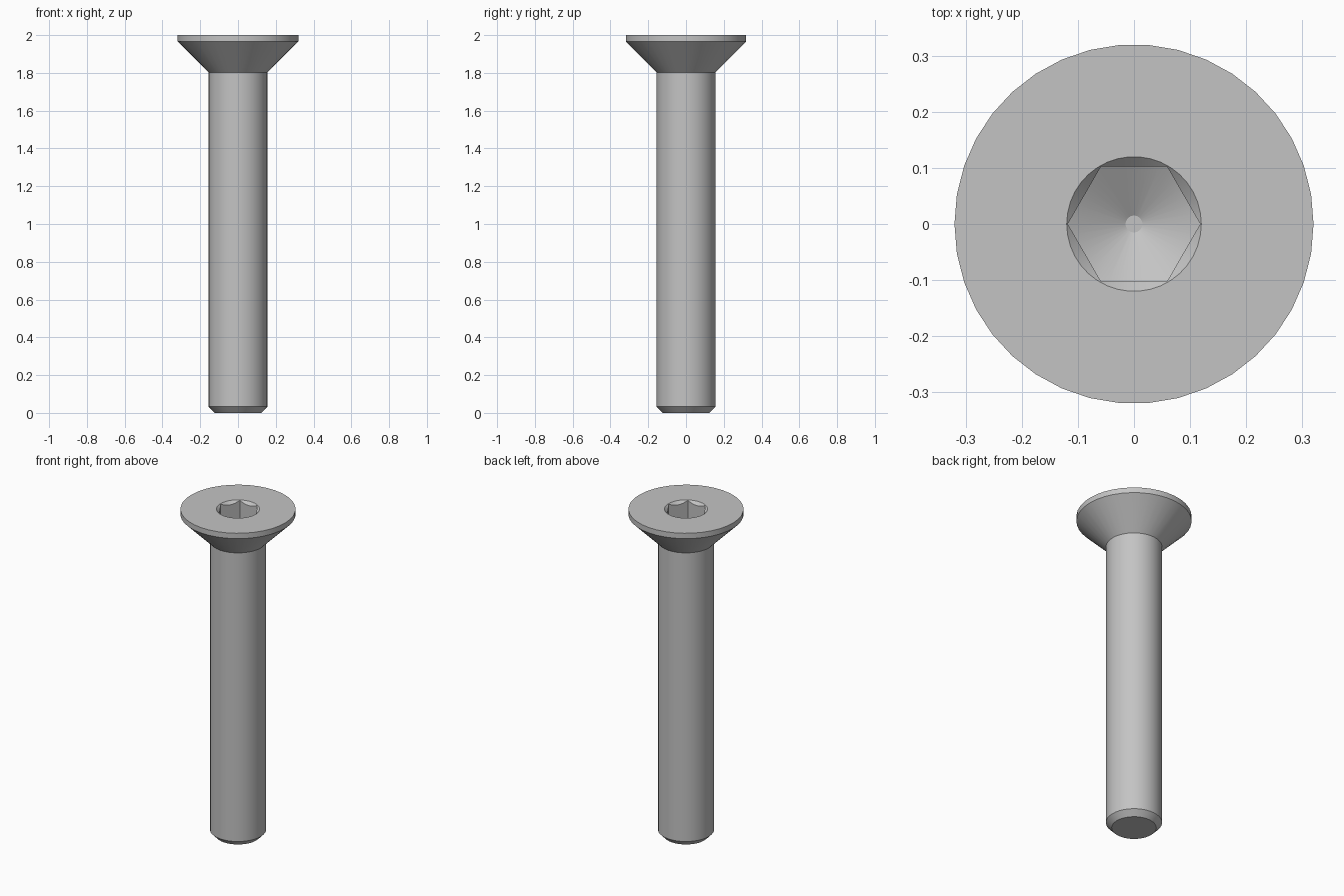
import bpy, bmesh, math

cube = bpy.data.objects.get("Cube")
if cube:
    bpy.data.objects.remove(cube, do_unlink=True)

steel = bpy.data.materials.new("grey steel")
steel.use_nodes = True
colour = (0.55, 0.55, 0.55, 1)
steel.diffuse_color = colour
steel.node_tree.nodes["Principled BSDF"].inputs["Base Color"].default_value = colour


def lathe(name, profile, sides):
    """Closed solid from (radius, height) rings, listed bottom to top."""
    bm = bmesh.new()
    rings = []
    for r, z in profile:
        rings.append([bm.verts.new((r * math.cos(math.tau * i / sides),
                                    r * math.sin(math.tau * i / sides), z))
                      for i in range(sides)])
    for low, high in zip(rings, rings[1:]):
        for i in range(sides):
            j = (i + 1) % sides
            bm.faces.new((low[i], low[j], high[j], high[i]))
    bm.faces.new(rings[0][::-1])
    bm.faces.new(rings[-1])
    mesh = bpy.data.meshes.new(name)
    bm.to_mesh(mesh)
    bm.free()
    mesh.materials.append(steel)
    obj = bpy.data.objects.new(name, mesh)
    bpy.context.collection.objects.link(obj)
    return obj


def boolean(target, tool, operation):
    """Apply a boolean and discard the tool."""
    mod = target.modifiers.new(operation.lower(), 'BOOLEAN')
    mod.operation = operation
    mod.solver = 'EXACT'
    mod.object = tool
    bpy.ops.object.select_all(action='DESELECT')
    target.select_set(True)
    bpy.context.view_layer.objects.active = target
    bpy.ops.object.modifier_apply(modifier=mod.name)
    bpy.data.objects.remove(tool, do_unlink=True)


# Chamfered shank with a countersunk head
screw = lathe("countersunk_screw", [(0.124, 0), (0.156, 0.033), (0.156, 1.803),
                                    (0.32, 1.967), (0.32, 2)], 38)

# Hexagonal socket with a drilled conical floor
socket = lathe("socket_cutter", [(0.118, 1.7), (0.118, 2.1)], 6)
drill = lathe("drill_cutter", [(0.015, 1.82), (0.17, 1.91), (0.17, 2.2)], 38)
boolean(socket, drill, 'INTERSECT')
boolean(screw, socket, 'DIFFERENCE')

# Bevelled mouth of the socket
mouth = lathe("mouth_cutter", [(0.07, 1.95), (0.17, 2.05)], 38)
boolean(screw, mouth, 'DIFFERENCE')

screw.select_set(True)
bpy.context.view_layer.objects.active = screw
bpy.ops.object.shade_smooth_by_angle(angle=math.radians(30))
